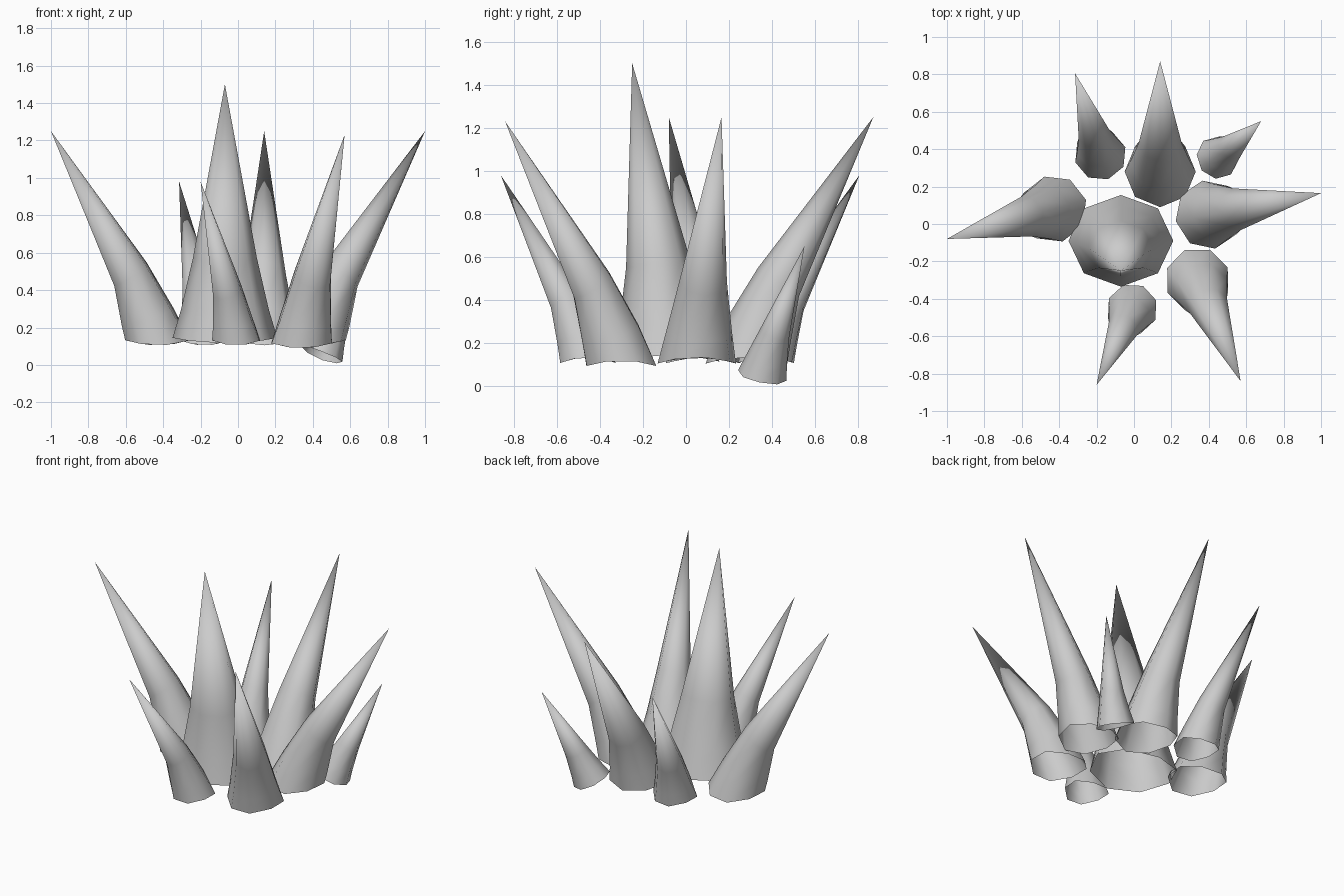
import bpy
import bmesh
from math import cos, sin, pi, atan2
from mathutils import Vector

cube = bpy.data.objects.get("Cube")
if cube:
    bpy.data.objects.remove(cube, do_unlink=True)

grey = bpy.data.materials.new("stone_grey")
grey.use_nodes = True
colour = (0.6, 0.6, 0.6, 1)
grey.diffuse_color = colour
grey.node_tree.nodes["Principled BSDF"].inputs["Base Color"].default_value = colour

SIDES = 8
# Each ring: distance along the spike, inward bend, width, share of the lean
RINGS = [(0, 0, 1, 0), (0.12, 0.027, 0.84, 0.66), (0.323, 0.069, 0.61, 1.34)]


def spike(name, base, tip, rx, ry, tilt=(0, 0), wobble=0.015):
    """Open-bottomed spike that rises from its base and bends toward its tip."""
    base, tip = Vector(base), Vector(tip)
    reach = tip - base
    lean = Vector((reach.x, reach.y, 0))
    tilt = Vector((tilt[0], tilt[1], 0))
    slope = lean / reach.z
    phase = atan2(lean.y, lean.x)
    bm = bmesh.new()
    rings = []
    for t, bend, width, share in RINGS:
        centre = base + reach * t - (lean - tilt * reach.z) * bend
        normal = tilt + (slope - tilt) * share + Vector((0, 0, 1))
        turn = Vector((0, 0, 1)).rotation_difference(normal)
        ring = []
        for i in range(SIDES):
            a = phase + 2 * pi * i / SIDES
            offset = Vector((rx * cos(a), ry * sin(a), 0)) * width
            if t == 0:
                offset.z = wobble * cos(2 * a)
            ring.append(bm.verts.new(centre + turn @ offset))
        rings.append(ring)
    point = bm.verts.new(tip)
    for i in range(SIDES):
        j = (i + 1) % SIDES
        for low, high in zip(rings, rings[1:]):
            bm.faces.new((low[i], low[j], high[j], high[i]))
        bm.faces.new((rings[-1][i], rings[-1][j], point))
    for face in bm.faces:
        face.smooth = True
    mesh = bpy.data.meshes.new(name)
    bm.to_mesh(mesh)
    bm.free()
    mesh.materials.append(grey)
    bpy.context.collection.objects.link(bpy.data.objects.new(name, mesh))


# Tall middle spike
spike("centre_spike", (-0.07, -0.09, 0.13), (-0.07, -0.25, 1.5), 0.28, 0.245)

# Large spikes leaning outward
spike("left_spike", (0.40, 0.05, 0.12), (1.0, 0.165, 1.25), 0.18, 0.185)
spike("right_spike", (-0.43, 0.08, 0.12), (-1.0, -0.08, 1.25), 0.18, 0.18)
spike("back_spike", (0.14, 0.28, 0.12), (0.14, 0.87, 1.25), 0.19, 0.19)
spike("front_left_spike", (0.34, -0.30, 0.105), (0.57, -0.84, 1.23), 0.175, 0.175)

# Smaller spikes filling the gaps
spike("front_right_spike", (-0.01, -0.455, 0.12), (-0.2, -0.86, 0.98), 0.137, 0.137)
spike("back_right_spike", (-0.18, 0.37, 0.12), (-0.315, 0.805, 0.98), 0.14, 0.137)
spike("back_left_spike", (0.445, 0.355, 0.055), (0.68, 0.55, 0.65), 0.12, 0.115,
      tilt=(0.4, 0.2), wobble=0.005)
